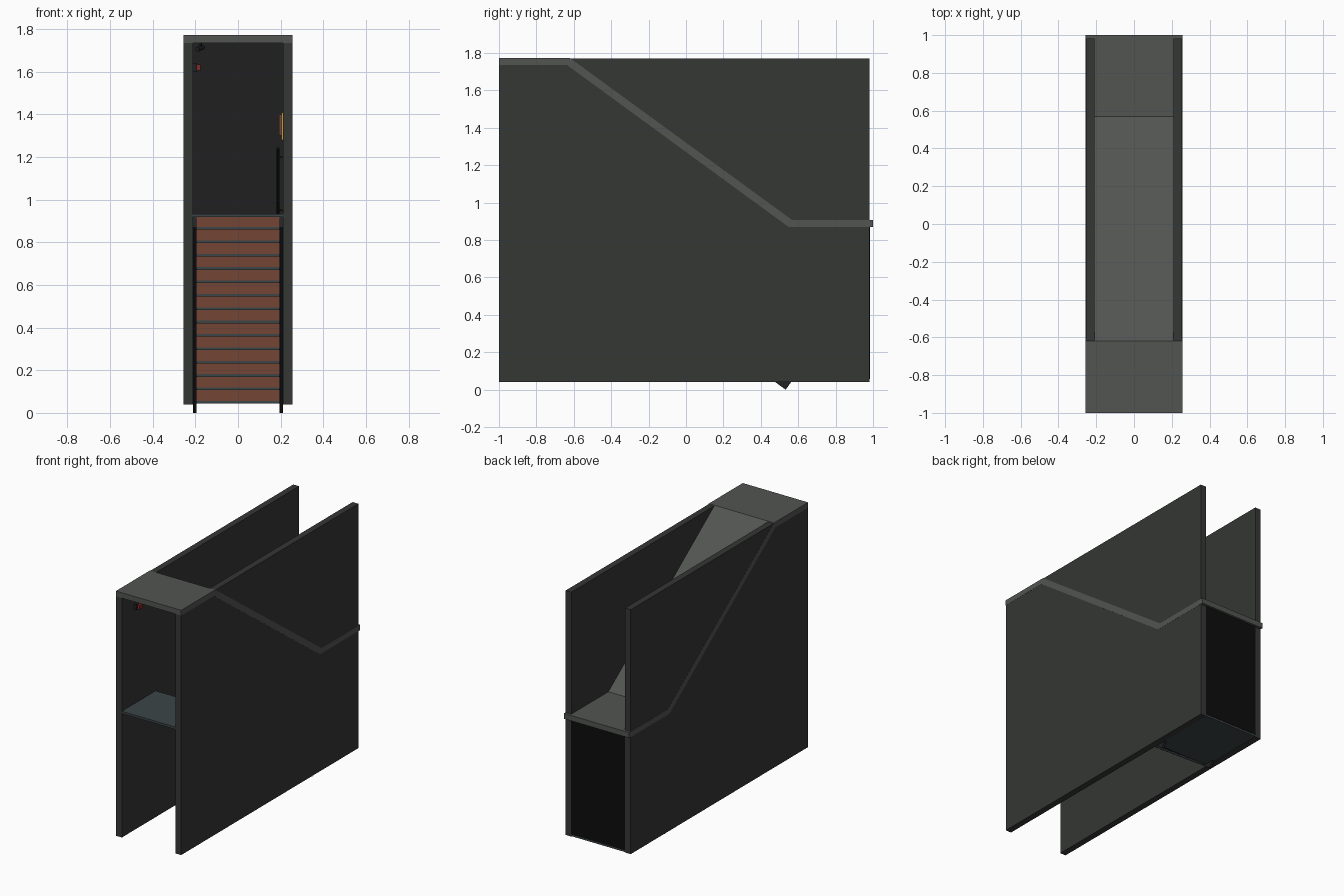
import bpy
import math
from mathutils import Vector

if "Cube" in bpy.data.objects:
    bpy.data.objects.remove(bpy.data.objects["Cube"])


def mat(name, r, g, b):
    m = bpy.data.materials.new(name)
    m.diffuse_color = (r, g, b, 1)
    m.use_nodes = True
    m.node_tree.nodes["Principled BSDF"].inputs["Base Color"].default_value = m.diffuse_color
    return m


WALL = mat("wall_grey", 0.035, 0.038, 0.035)
CEIL = mat("ceiling_grey", 0.085, 0.09, 0.085)
FLOOR = mat("floor_grey", 0.045, 0.06, 0.065)
DARK = mat("dark_metal", 0.015, 0.016, 0.017)
BLACK = mat("black", 0.004, 0.004, 0.004)
BRICK = mat("riser_brown", 0.17, 0.06, 0.035)
RED = mat("red", 0.25, 0.02, 0.02)
YELLOW = mat("yellow", 0.6, 0.33, 0.03)


def profile(name, pts, x0, x1, m):
    """Extrude a closed y-z outline from x0 to x1."""
    n = len(pts)
    verts = [(x, y, z) for x in (x0, x1) for y, z in pts]
    faces = [tuple(range(n))[::-1], tuple(range(n, 2 * n))]
    faces += [(i, (i + 1) % n, n + (i + 1) % n, n + i) for i in range(n)]
    me = bpy.data.meshes.new(name)
    me.from_pydata(verts, [], faces)
    me.materials.append(m)
    o = bpy.data.objects.new(name, me)
    bpy.context.collection.objects.link(o)
    bpy.context.view_layer.objects.active = o
    o.select_set(True)
    bpy.ops.object.mode_set(mode='EDIT')
    bpy.ops.mesh.select_all(action='SELECT')
    bpy.ops.mesh.normals_make_consistent(inside=False)
    bpy.ops.object.mode_set(mode='OBJECT')
    o.select_set(False)
    return o


def box(name, x0, x1, y0, y1, z0, z1, m):
    return profile(name, [(y0, z0), (y1, z0), (y1, z1), (y0, z1)], x0, x1, m)


def tube(name, a, b, r, m):
    a, b = Vector(a), Vector(b)
    bpy.ops.mesh.primitive_cylinder_add(vertices=12, radius=r, depth=(b - a).length,
                                        location=(a + b) / 2)
    o = bpy.context.object
    o.name = name
    o.rotation_euler = (b - a).to_track_quat('Z', 'Y').to_euler()
    o.data.materials.append(m)
    bpy.ops.object.shade_smooth_by_angle()
    o.select_set(False)
    return o


# side walls
for s, side in ((-1, "left"), (1, "right")):
    box(side + "_wall", *sorted((s * 0.21, s * 0.2545)), -0.999, 0.982, 0.04, 1.77, WALL)

# folded ceiling: high landing, slope, low passage
profile("ceiling", [(-1, 1.773), (-0.62, 1.773), (0.568, 0.907), (1, 0.907),
                    (1, 0.869), (0.55, 0.869), (-0.635, 1.735), (-1, 1.735)],
        -0.2555, 0.2555, CEIL)

# upper landing, lower floor and closed back end
box("upper_landing", -0.21, 0.21, -1, -0.62, 0.918, 0.934, FLOOR)
box("lower_floor", -0.21, 0.21, 0.49, 0.982, 0.043, 0.056, FLOOR)
box("back_panel", -0.21, 0.21, 0.972, 0.984, 0.056, 0.87, BLACK)

# stairs going down towards the back
N, TOP, Y0 = 14, 0.934, -0.63
RISE, RUN = (TOP - 0.056) / N, 0.0864
for i in range(N):
    y, z = Y0 + i * RUN, TOP - i * RISE
    box("riser", -0.195, 0.195, y, y + 0.006, z - RISE, z - 0.012, BRICK)
    if i < N - 1:
        box("tread", -0.195, 0.195, y, y + RUN + 0.008, z - RISE - 0.012, z - RISE, FLOOR)

# stringers
for s in (-1, 1):
    box_x = sorted((s * 0.194, s * 0.21))
    profile("stringer", [(0.533, 0.0), (0.568, 0.049), (-0.63, 0.919), (-0.664, 0.87)],
            *box_x, DARK)

# handrail on the right wall with brackets
slope = RISE / RUN
start, end = (-0.65, 1.245), (0.5, 1.245 - 1.15 * slope)
tube("handrail", (0.188, *start), (0.188, *end), 0.007, DARK)
for t in (0.05, 0.35, 0.65, 0.95):
    y = start[0] + t * 1.15
    z = start[1] - t * 1.15 * slope
    tube("rail_bracket", (0.188, y, z), (0.212, y, z - 0.004), 0.004, DARK)

# wall fittings near the entrance
box("yellow_panel", 0.204, 0.211, -0.84, -0.74, 1.28, 1.41, YELLOW)
box("panel_cover", 0.193, 0.204, -0.82, -0.76, 1.30, 1.40, BRICK)
box("alarm_box", -0.211, -0.192, -0.86, -0.80, 1.60, 1.64, DARK)
box("alarm_button", -0.192, -0.176, -0.85, -0.81, 1.605, 1.635, RED)
tube("ceiling_lamp_arm", (-0.175, -0.9, 1.737), (-0.175, -0.9, 1.715), 0.005, DARK)
tube("ceiling_lamp", (-0.19, -0.92, 1.705), (-0.165, -0.88, 1.715), 0.011, DARK)
